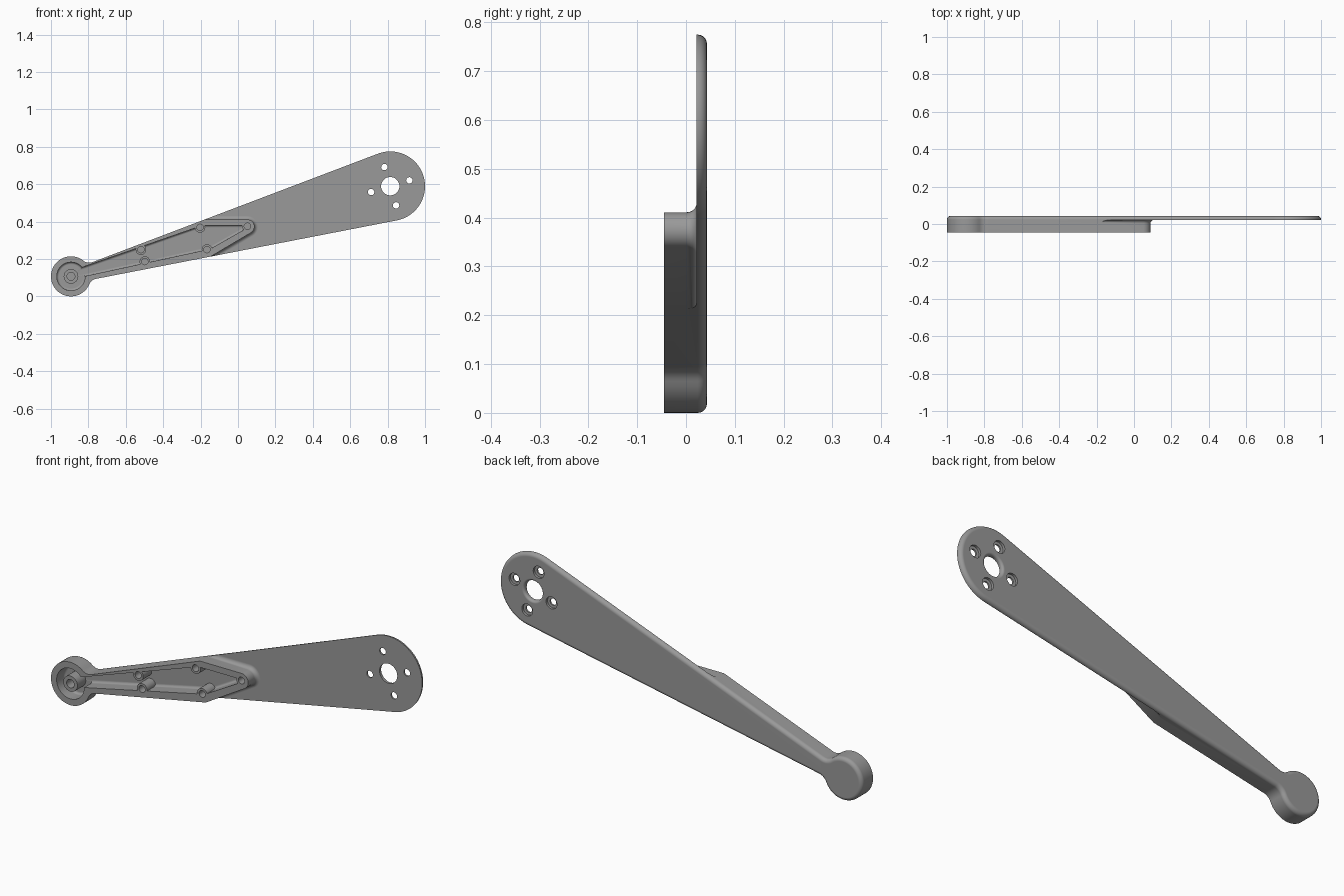
import bpy, bmesh
from math import cos, sin, pi, radians, sqrt, atan2
from mathutils import Vector

cube = bpy.data.objects.get("Cube")
if cube:
    bpy.data.objects.remove(cube)

grey = bpy.data.materials.new("plain grey")
grey.use_nodes = True
grey.diffuse_color = (0.32, 0.32, 0.32, 1)
grey.node_tree.nodes["Principled BSDF"].inputs["Base Color"].default_value = grey.diffuse_color

FRONT, PLATE, BACK = -0.045, 0.022, 0.043
HUB, HUB_R = Vector((-0.893, 0.107)), 0.107
END, END_R = Vector((0.814, 0.589)), 0.186


def polar(angle, r=1.0):
    return Vector((cos(angle), sin(angle))) * r


def arc(centre, r, a, b, steps=12):
    return [Vector(centre) + polar(a + (b - a) * i / steps, r) for i in range(steps + 1)]


def circle(centre, r, steps=40):
    return arc(centre, r, 0, 2 * pi, steps)[:-1]


def offset(points, d):
    """Grow a counter-clockwise outline by d with mitred corners."""
    out = []
    for i, p in enumerate(points):
        e1 = (p - points[i - 1]).normalized()
        e2 = (points[(i + 1) % len(points)] - p).normalized()
        n1, n2 = Vector((e1.y, -e1.x)), Vector((e2.y, -e2.x))
        out.append(p + (n1 + n2) * d / (1 + n1.dot(n2)))
    return out


def loft(name, outline, layers):
    """Solid through (y, growth) layers of one outline in the x-z plane."""
    bm = bmesh.new()
    rings = [[bm.verts.new((p.x, y, p.y)) for p in offset(outline, d)] for y, d in layers]
    n = len(outline)
    for a, b in zip(rings, rings[1:]):
        for i in range(n):
            j = (i + 1) % n
            bm.faces.new((a[i], a[j], b[j], b[i]))
    bm.faces.new(rings[0])
    bm.faces.new(rings[-1])
    bmesh.ops.recalc_face_normals(bm, faces=bm.faces)
    mesh = bpy.data.meshes.new(name)
    bm.to_mesh(mesh)
    bm.free()
    mesh.materials.append(grey)
    obj = bpy.data.objects.new(name, mesh)
    bpy.context.collection.objects.link(obj)
    return obj


def rounded(start, end, r, steps=5):
    """Straight wall from start that curls inward by r at end."""
    curl = [(end - r + r * sin(t), r * (cos(t) - 1))
            for t in (pi / 2 * i / steps for i in range(steps + 1))]
    return [(start, 0)] + curl


def combine(target, tool, operation):
    mod = target.modifiers.new(operation, "BOOLEAN")
    mod.operation, mod.object, mod.solver = operation, tool, "EXACT"
    bpy.context.view_layer.objects.active = target
    bpy.ops.object.modifier_apply(modifier=mod.name)
    bpy.data.objects.remove(tool)


def neck(normal_angle, toward_end, r=0.05):
    """Concave fillet between the hub and one edge of the arm."""
    n = polar(normal_angle)
    s = (HUB - END).dot(n) - END_R
    t = sqrt((HUB_R + r) ** 2 - (r - s) ** 2)
    c = HUB + n * (r - s) + toward_end * t
    return c, r, atan2(*reversed(HUB - c)), normal_angle + pi


# Arm silhouette: round hub, necks, tapering edges, round end
up, down = radians(110.8), radians(-79)
c1, r1, hub_a1, line_a1 = neck(up, polar(up - pi / 2))
c2, r2, hub_a2, line_a2 = neck(down, polar(down + pi / 2))


def short_way(a, b):
    return a + (b - a + pi) % (2 * pi) - pi


top_a = atan2(*reversed(c1 - HUB))
bottom_a = atan2(*reversed(c2 - HUB))
outline = arc(HUB, HUB_R, top_a, bottom_a + 2 * pi, 48)
outline += arc(c2, r2, hub_a2, short_way(hub_a2, line_a2), 8)[1:]
outline += arc(END, END_R, down, up, 48)
outline += arc(c1, r1, line_a1, short_way(line_a1, hub_a1), 8)[:-1]
arm = loft("arm", outline, rounded(FRONT, BACK, 0.019))

# Thin the outer half to a plate, leaving a filleted nose on the deep half
nose = arc((0.05, 0.373), 0.038, radians(90), radians(-59), 14)
relief = [Vector((-0.4, 0.411))] + nose + [Vector(p) for p in
          ((-0.2, 0.181), (-0.2, -0.2), (1.3, -0.2), (1.3, 1.1), (-0.4, 1.1))]
combine(arm, loft("relief", relief, rounded(-0.1, PLATE, 0.02)), "DIFFERENCE")

# Hollow the hub and the ribbed channel
channel = [Vector(p) for p in ((-0.86, 0.1), (-0.8, 0.112), (-0.15, 0.253), (0.03, 0.355),
                               (0.03, 0.38), (-0.187, 0.38), (-0.82, 0.16), (-0.86, 0.146))]
combine(arm, loft("channel", channel, rounded(-0.1, PLATE, 0.012)), "DIFFERENCE")
combine(arm, loft("hub_hollow", circle(HUB, 0.076), rounded(-0.1, PLATE - 0.001, 0.012)), "DIFFERENCE")

# Screw bosses with blind holes
bosses = [((-0.519, 0.25), 0.028, 0.017), ((-0.203, 0.369), 0.028, 0.017),
          ((0.05, 0.375), 0.028, 0.017), ((-0.166, 0.25), 0.028, 0.017),
          ((-0.498, 0.186), 0.028, 0.017), (HUB, 0.039, 0.021)]
for centre, r, hole in bosses:
    combine(arm, loft("boss", circle(centre, r, 28), [(FRONT, 0), (0.03, 0)]), "UNION")
for centre, r, hole in bosses:
    combine(arm, loft("boss_hole", circle(centre, hole, 24), [(-0.1, 0), (0.01, 0)]), "DIFFERENCE")

# Centre bore with a softened back edge, and four counterbored screw holes
soft = [(BACK - 0.012 + 0.012 * sin(t), 0.012 * (1 - cos(t)))
        for t in (pi / 10 * i for i in range(6))]
combine(arm, loft("bore", circle(END, 0.049, 48), [(-0.1, 0)] + soft + [(0.06, 0.012)]), "DIFFERENCE")
for k in range(4):
    centre = END + polar(radians(17) + k * pi / 2, 0.107)
    combine(arm, loft("screw_hole", circle(centre, 0.017, 28),
                      [(-0.1, 0), (0.03, 0), (0.031, 0.013), (0.1, 0.013)]), "DIFFERENCE")

# Smooth rounded edges, flat large faces
bpy.ops.object.select_all(action="DESELECT")
arm.select_set(True)
bpy.context.view_layer.objects.active = arm
bpy.ops.object.shade_smooth_by_angle(angle=radians(30))
weighted = arm.modifiers.new("weighted normals", "WEIGHTED_NORMAL")
weighted.keep_sharp = True
